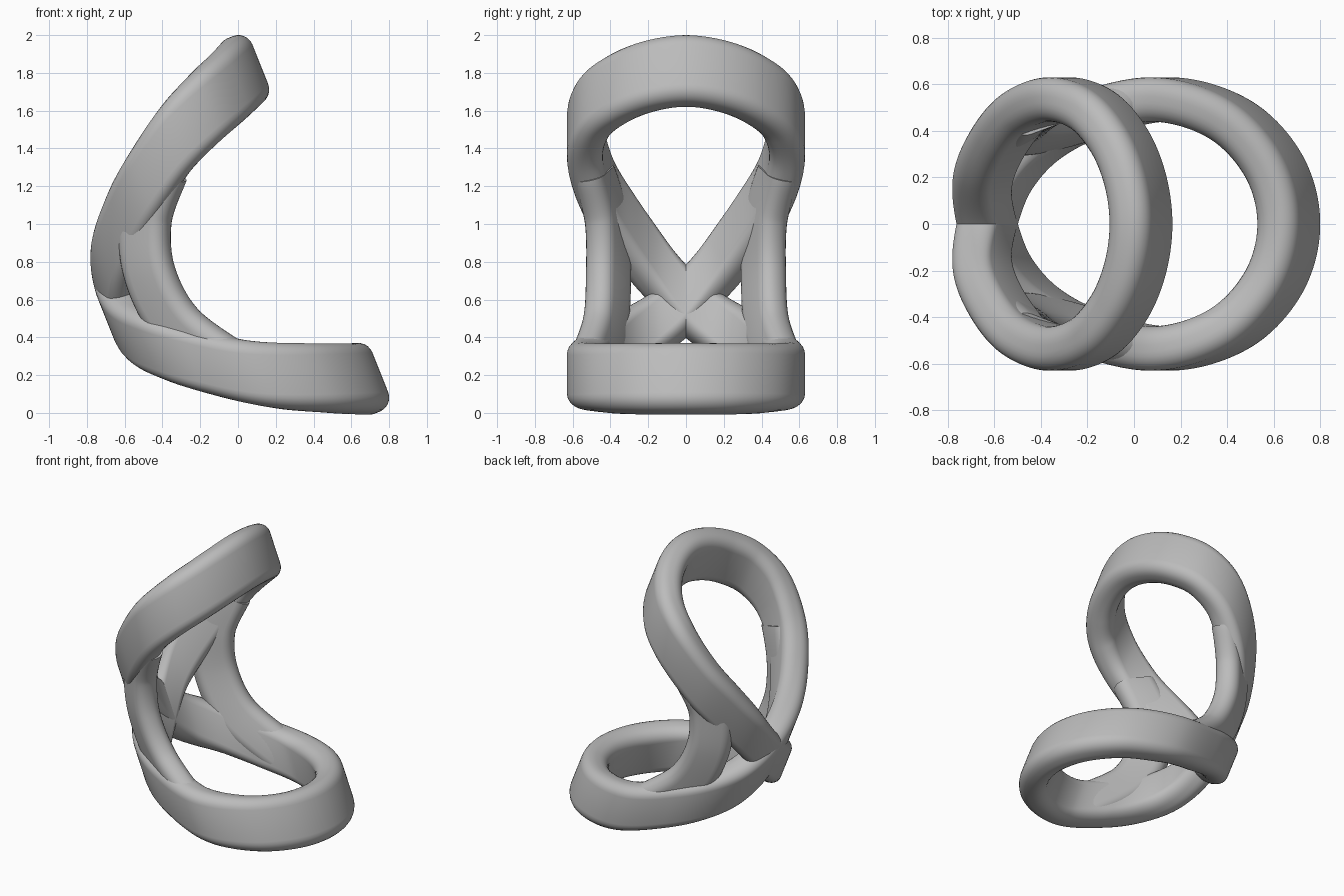
import bpy
import bmesh
import math
from mathutils import Vector

cube = bpy.data.objects.get("Cube")
if cube:
    bpy.data.objects.remove(cube, do_unlink=True)

# One plain grey finish
grey = bpy.data.materials.new("plain_grey")
grey.use_nodes = True
color = (0.5, 0.5, 0.5, 1)
grey.diffuse_color = color
grey.node_tree.nodes["Principled BSDF"].inputs["Base Color"].default_value = color


def smooth_path(points, closed, steps=14):
    """Catmull-Rom curve through the control points."""
    pts = [Vector(p) for p in points]
    n = len(pts)

    def at(i):
        return pts[i % n] if closed else pts[max(0, min(n - 1, i))]

    out = []
    for i in range(n if closed else n - 1):
        a, b, c, d = at(i - 1), at(i), at(i + 1), at(i + 2)
        for s in range(steps):
            t = s / steps
            out.append(0.5 * (2 * b + (c - a) * t + (2 * a - 5 * b + 4 * c - d) * t ** 2
                              + (3 * b - a - 3 * c + d) * t ** 3))
    if not closed:
        out.append(pts[-1])
    return out


def rounded_section(width, thick, radius, arc=6):
    """Rounded rectangle as (across width, across thickness) pairs."""
    out = []
    for k, (su, sv) in enumerate([(1, 1), (-1, 1), (-1, -1), (1, -1)]):
        for j in range(arc + 1):
            a = math.pi / 2 * (k + j / arc)
            out.append((su * (width / 2 - radius) + radius * math.cos(a),
                        sv * (thick / 2 - radius) + radius * math.sin(a)))
    return out


def sweep_band(name, points, closed, section, width_dir):
    """Sweep the section; width_dir(tangent, fraction) gives its wide axis."""
    path = smooth_path(points, closed)
    n = len(path)
    bm = bmesh.new()
    rings = []
    for i, p in enumerate(path):
        if closed:
            tangent = path[(i + 1) % n] - path[i - 1]
        else:
            tangent = path[min(i + 1, n - 1)] - path[max(i - 1, 0)]
        tangent.normalize()
        w = width_dir(tangent, i / (n - 1))
        side = tangent.cross(w).normalized()
        rings.append([bm.verts.new(p + w * u + side * v) for u, v in section])
    m = len(section)
    for i in range(n if closed else n - 1):
        r, q = rings[i], rings[(i + 1) % n]
        for j in range(m):
            bm.faces.new((r[j], r[(j + 1) % m], q[(j + 1) % m], q[j]))
    if not closed:
        bm.faces.new(rings[0])
        bm.faces.new(rings[-1])
    bmesh.ops.recalc_face_normals(bm, faces=bm.faces)
    mesh = bpy.data.meshes.new(name)
    bm.to_mesh(mesh)
    bm.free()
    mesh.materials.append(grey)
    obj = bpy.data.objects.new(name, mesh)
    bpy.context.collection.objects.link(obj)
    bpy.ops.object.select_all(action="DESELECT")
    obj.select_set(True)
    bpy.context.view_layer.objects.active = obj
    bpy.ops.object.shade_smooth_by_angle(angle=math.radians(40))
    return obj


def flip(points):
    return [(x, -y, z) for x, y, z in reversed(points)]


# Bent figure-eight band, its two strands crossing at the back
crossing = [(-0.63, 0, 0.59)]
upper = [(-0.65, 0.18, 0.79), (-0.59, 0.34, 1.0), (-0.48, 0.475, 1.22),
         (-0.33, 0.535, 1.45), (-0.18, 0.49, 1.61), (-0.065, 0.36, 1.715),
         (0.005, 0.19, 1.783)]
lower = [(-0.56, 0.19, 0.45), (-0.42, 0.35, 0.36), (-0.2, 0.465, 0.28),
         (0.12, 0.535, 0.205), (0.41, 0.45, 0.185), (0.6, 0.25, 0.18)]
eight = (crossing + upper + [(0.03, 0, 1.81)] + flip(upper)
         + crossing + lower + [(0.665, 0, 0.18)] + flip(lower))
lean = Vector((0.37, 0, -0.93)).normalized()
sweep_band("figure_eight_band", eight, True, rounded_section(0.385, 0.19, 0.08),
           lambda t, f: lean)

# Curved side struts joining the upper loop to the lower loop
strut = [(-0.41, 0.485, 1.27), (-0.49, 0.42, 1.02), (-0.465, 0.41, 0.73),
         (-0.31, 0.43, 0.45), (0, 0.515, 0.22)]
for name, s in (("left_strut", 1), ("right_strut", -1)):
    def strut_width(t, f, s=s):
        across = t.cross(Vector((0, 1, 0))).normalized()
        if across.x < 0:
            across.negate()
        tilt = 0.35 + 0.3 * math.sin(math.pi * f)
        return (across + Vector((0, tilt * s, 0))).normalized()
    sweep_band(name, [(x, y * s, z) for x, y, z in strut], False,
               rounded_section(0.29, 0.165, 0.075), strut_width)
